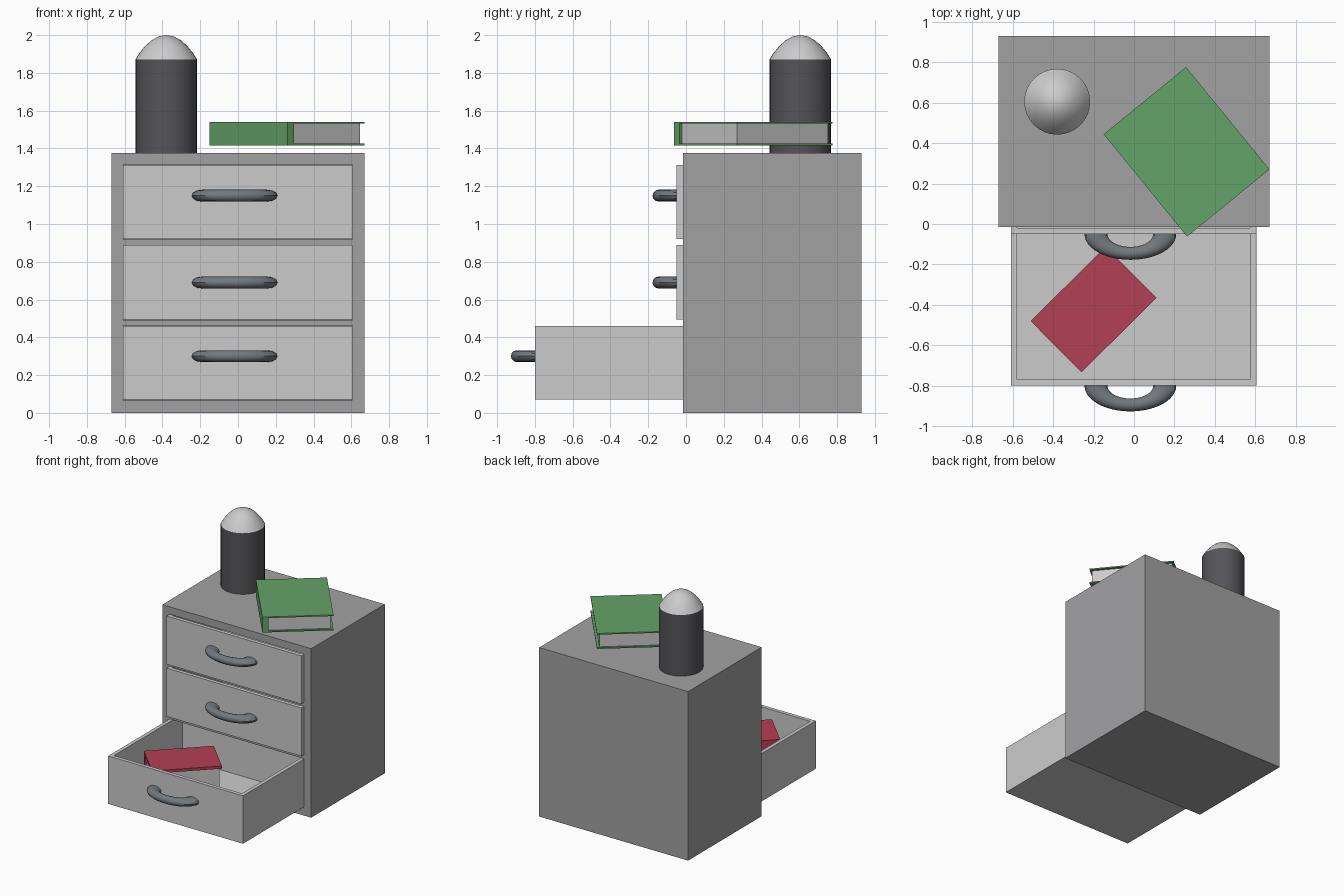
import bpy, bmesh, math
from mathutils import Matrix

if "Cube" in bpy.data.objects:
    bpy.data.objects.remove(bpy.data.objects["Cube"])


def material(name, r, g, b):
    m = bpy.data.materials.new(name)
    m.diffuse_color = (r, g, b, 1)
    m.use_nodes = True
    m.node_tree.nodes["Principled BSDF"].inputs["Base Color"].default_value = m.diffuse_color
    return m


CASE = material("case_grey", 0.36, 0.36, 0.37)
DRAWER = material("drawer_grey", 0.55, 0.55, 0.55)
METAL = material("handle_metal", 0.17, 0.19, 0.21)
DARK = material("dark_body", 0.09, 0.09, 0.10)
PAPER = material("paper", 0.6, 0.6, 0.6)
GREEN = material("green_cover", 0.13, 0.37, 0.14)
RED = material("red_cover", 0.45, 0.05, 0.09)


def add_object(name, bm, mat, smooth=False):
    bmesh.ops.recalc_face_normals(bm, faces=bm.faces)
    mesh = bpy.data.meshes.new(name)
    bm.to_mesh(mesh)
    bm.free()
    ob = bpy.data.objects.new(name, mesh)
    bpy.context.collection.objects.link(ob)
    mesh.materials.append(mat)
    if smooth:
        bpy.ops.object.select_all(action='DESELECT')
        ob.select_set(True)
        bpy.context.view_layer.objects.active = ob
        bpy.ops.object.shade_smooth_by_angle(angle=math.radians(35))
    return ob


def box_bm(x, y, z, bm=None):
    """Box from three (min, max) ranges."""
    bm = bm or bmesh.new()
    size = Matrix.Diagonal((x[1] - x[0], y[1] - y[0], z[1] - z[0], 1))
    mid = Matrix.Translation((sum(x) / 2, sum(y) / 2, sum(z) / 2))
    bmesh.ops.create_cube(bm, size=1, matrix=mid @ size)
    return bm


def cut(ob, x, y, z):
    """Subtract a box from an object."""
    cutter = add_object("cutter", box_bm(x, y, z), CASE)
    cutter.hide_render = True
    mod = ob.modifiers.new("cut", 'BOOLEAN')
    mod.object, mod.operation, mod.solver = cutter, 'DIFFERENCE', 'EXACT'
    bpy.context.view_layer.objects.active = ob
    bpy.ops.object.modifier_apply(modifier=mod.name)
    bpy.data.objects.remove(cutter)


def lathe(name, profile, mat, x, y, steps=32):
    bm = bmesh.new()
    vs = [bm.verts.new((r, 0, z)) for r, z in profile]
    es = [bm.edges.new(p) for p in zip(vs, vs[1:])]
    bmesh.ops.spin(bm, geom=vs + es, cent=(0, 0, 0), axis=(0, 0, 1),
                   angle=2 * math.pi, steps=steps)
    bmesh.ops.remove_doubles(bm, verts=bm.verts, dist=1e-4)
    bmesh.ops.translate(bm, verts=bm.verts, vec=(x, y, 0))
    return add_object(name, bm, mat, True)


def handle(name, y, z):
    """Flattened half ring standing out from a drawer front."""
    bm = bmesh.new()
    n, ring, tube = 12, 0.17, 0.057
    vs = [bm.verts.new((ring + tube * math.cos(a), 0, tube * math.sin(a)))
          for a in (2 * math.pi * i / n for i in range(n))]
    face = bm.faces.new(vs)
    bmesh.ops.spin(bm, geom=[face], cent=(0, 0, 0), axis=(0, 0, 1),
                   angle=-math.pi, steps=24)
    bmesh.ops.scale(bm, verts=bm.verts, vec=(1, 0.56, 0.55))
    bmesh.ops.translate(bm, verts=bm.verts, vec=(-0.018, y, z))
    add_object(name, bm, METAL, True)


def book(name, mat, centre, angle, width, length, z0, z1, cover):
    """Spine on the local -x side, pages set back between two covers."""
    place = Matrix.Translation((*centre, 0)) @ Matrix.Rotation(math.radians(angle), 4, 'Z')
    w, l = width / 2, length / 2
    bm = box_bm((-w, w), (-l, l), (z0, z0 + cover))
    box_bm((-w, w), (-l, l), (z1 - cover, z1), bm)
    box_bm((-w, -w + 0.045), (-l, l), (z0 + cover, z1 - cover), bm)
    add_object(name + "_cover", bm, mat).matrix_world = place
    pages = box_bm((-w + 0.045, w - 0.02), (-l + 0.015, l - 0.015),
                   (z0 + cover, z1 - cover))
    add_object(name + "_pages", pages, PAPER).matrix_world = place


# Cabinet case with an opening for each drawer
case = add_object("cabinet", box_bm((-0.67, 0.67), (-0.016, 0.93), (0, 1.375)), CASE)

# Drawers: name, bottom, top, front y, handle height
for name, z0, z1, y, hz in (("bottom", 0.07, 0.46, -0.80, 0.30),
                            ("middle", 0.495, 0.888, -0.05, 0.69),
                            ("top", 0.92, 1.312, -0.05, 1.15)):
    cut(case, (-0.61, 0.607), (-0.2, 0.895), (z0 - 0.002, z1 + 0.002))
    drawer = add_object(name + "_drawer",
                        box_bm((-0.608, 0.605), (y, y + 0.94), (z0, z1)), DRAWER)
    cut(drawer, (-0.578, 0.575), (y + 0.03, y + 0.91), (z0 + 0.03, z1 + 0.1))
    handle(name + "_handle", y, hz)

# Round container with a domed cap
lathe("container_body", [(0, 1.375), (0.163, 1.375), (0.163, 1.872), (0, 1.872)],
      DARK, -0.38, 0.605)
lathe("container_dome", [(0, 1.872), (0.163, 1.872), (0.141, 1.906), (0.112, 1.942),
                         (0.077, 1.973), (0.04, 1.993), (0, 2.0)],
      PAPER, -0.38, 0.605)

# Books on the top and in the open drawer
book("green_book", GREEN, (0.26, 0.357), 39.2, 0.526, 0.653, 1.415, 1.541, 0.01)
book("red_book", RED, (-0.2, -0.423), -45.3, 0.357, 0.523, 0.14, 0.405, 0.022)
